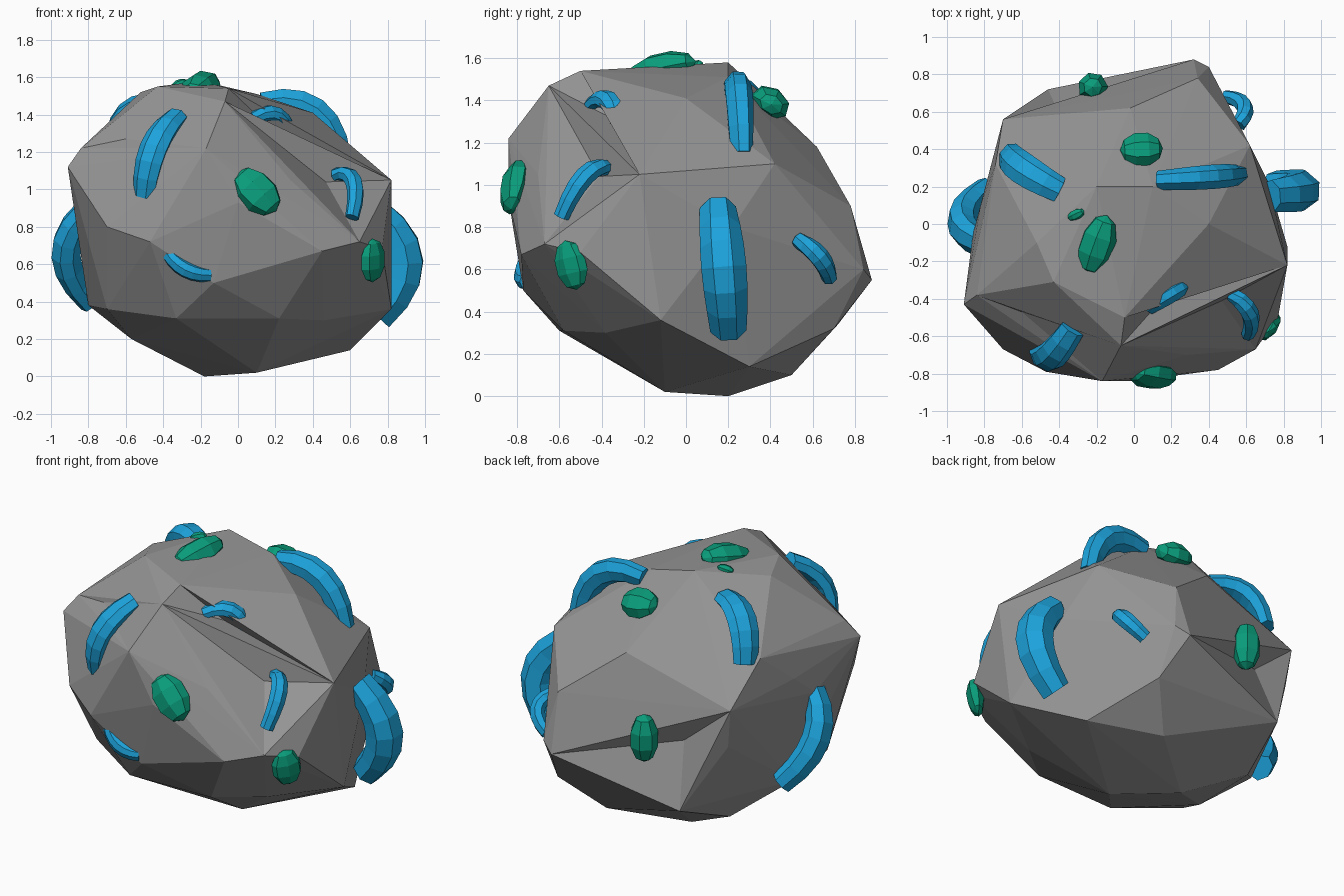
import bpy
import bmesh
import math
from mathutils import Vector
from mathutils.geometry import intersect_ray_tri

default_cube = bpy.data.objects.get("Cube")
if default_cube:
    bpy.data.objects.remove(default_cube, do_unlink=True)

CORE = Vector((0, 0, .75))


def make_material(name, colour):
    material = bpy.data.materials.new(name)
    material.use_nodes = True
    material.diffuse_color = (*colour, 1)
    shader = material.node_tree.nodes["Principled BSDF"]
    shader.inputs["Base Color"].default_value = (*colour, 1)
    shader.inputs["Roughness"].default_value = .8
    return material


stone_grey = make_material("stone grey", (.3, .3, .3))
vein_blue = make_material("vein blue", (.012, .37, .72))
crystal_green = make_material("crystal green", (.003, .34, .2))


def add_object(name, bm, material):
    bmesh.ops.recalc_face_normals(bm, faces=bm.faces)
    mesh = bpy.data.meshes.new(name)
    bm.to_mesh(mesh)
    bm.free()
    mesh.materials.append(material)
    obj = bpy.data.objects.new(name, mesh)
    bpy.context.collection.objects.link(obj)
    return obj


# Boulder: faceted hull around its corner points
corners = [
    # underside
    (-.18, .2, 0), (.1, -.1, .02), (.6, .3, .14), (.2, .5, .1),
    (-.55, .35, .19), (-.57, -.1, .2),
    # lower ring
    (.82, -.12, .36), (.46, -.38, .3), (.22, -.58, .31), (-.33, -.6, .31),
    (-.8, .08, .38), (-.46, .72, .34), (.4, .7, .32), (-.7, -.4, .36),
    # waist
    (.32, .88, .55), (.4, .84, .6), (.77, -.5, .68), (.45, -.78, .67),
    (-.13, -.77, .5), (-.47, -.79, .72), (-.7, -.67, .8), (-.86, -.05, .9),
    (-.67, .54, .73), (.34, .78, .9), (.65, -.67, .72), (.72, .22, .8),
    # shoulder
    (.82, -.22, 1.05), (.62, .42, 1.1), (-.91, -.43, 1.12), (-.84, -.38, 1.22),
    (-.17, -.84, 1.22), (0, -.84, .93), (.28, -.7, 1.05), (-.02, .62, 1.18),
    (-.74, .32, 1.22), (-.82, .1, 1.03), (-.7, .56, .97),
    # crown
    (-.2, .2, 1.58), (-.43, -.31, 1.55), (-.05, -.5, 1.54), (-.07, -.65, 1.47),
    (.4, 0, 1.41), (.1, .2, 1.51), (-.52, -.1, 1.52),
]
bm = bmesh.new()
for corner in corners:
    bm.verts.new(corner)
bmesh.ops.convex_hull(bm, input=bm.verts)
loose = [v for v in bm.verts if not v.link_faces]
bmesh.ops.delete(bm, geom=loose, context='VERTS')
bmesh.ops.triangulate(bm, faces=bm.faces)

# Hollows: the facet in each direction is split and pressed in to a point
hollows = [(.17, -.38, 1.33), (.47, -.41, 1.04), (-.6, -.47, 1.27), (-.4, .59, .72)]
for hollow in map(Vector, hollows):
    for face in bm.faces:
        if intersect_ray_tri(*[v.co for v in face.verts], hollow - CORE, CORE):
            split = bmesh.ops.poke(bm, faces=[face])
            split["verts"][0].co = hollow
            break
add_object("boulder", bm, stone_grey)


# Veins: faceted arches following the boulder surface
def add_vein(name, start, middle, end, width, depth, steps=6, sides=7):
    start, middle, end = Vector(start), Vector(middle), Vector(end)
    handle = middle * 2 - (start + end) / 2
    bm = bmesh.new()
    rings = []
    for i in range(steps + 1):
        t = i / steps
        point = start * (1 - t) ** 2 + handle * 2 * t * (1 - t) + end * t * t
        along = ((handle - start) * (1 - t) + (end - handle) * t).normalized()
        across = along.cross(middle - CORE).normalized()
        outward = across.cross(along)
        size = .8 + .2 * math.sin(math.pi * t)
        ring = []
        for k in range(sides):
            a = math.tau * k / sides
            offset = across * math.cos(a) * width + outward * math.sin(a) * depth
            ring.append(bm.verts.new(point + offset * size))
        rings.append(ring)
    for low, high in zip(rings, rings[1:]):
        for k in range(sides):
            n = (k + 1) % sides
            bm.faces.new((low[k], low[n], high[n], high[k]))
    bm.faces.new(rings[0])
    bm.faces.new(rings[-1])
    add_object(name, bm, vein_blue)


add_vein("vein_right", (.73, .15, .88), (.89, .18, .61), (.75, .2, .32), .11, .11)
add_vein("vein_left", (-.82, -.1, .88), (-.92, .02, .65), (-.79, .18, .4), .1, .08)
add_vein("vein_crown_right", (.13, .23, 1.46), (.41, .25, 1.42), (.55, .26, 1.15), .066, .08)
add_vein("vein_crown_left", (-.4, .18, 1.46), (-.59, .29, 1.41), (-.67, .37, 1.19), .09, .06)
add_vein("vein_front_left", (-.5, -.69, .97), (-.45, -.71, 1.22), (-.33, -.56, 1.39), .085, .06)
add_vein("vein_front_low", (-.38, -.75, .66), (-.28, -.78, .57), (-.15, -.76, .54), .045, .035)
add_vein("vein_front_high", (.08, -.45, 1.38), (.21, -.37, 1.4), (.29, -.31, 1.27), .05, .04)
add_vein("vein_front_right", (.52, -.37, 1.08), (.62, -.48, 1.04), (.61, -.59, .85), .05, .045)
add_vein("vein_back", (.56, .53, .74), (.59, .63, .66), (.49, .68, .56), .05, .045)


# Crystals: flattened nuggets lying on the surface
def add_crystal(name, centre, along, length, width, depth):
    centre, along = Vector(centre), Vector(along)
    out = (centre - CORE).normalized()
    side = out.cross(along).normalized()
    along = side.cross(out)
    bm = bmesh.new()
    bmesh.ops.create_uvsphere(bm, u_segments=7, v_segments=5, radius=1)
    for v in bm.verts:
        x, y, z = v.co
        v.co = centre + side * x * width + out * y * depth + along * z * length
    add_object(name, bm, crystal_green)


add_crystal("crystal_crown", (-.2, -.11, 1.55), (.4, 1, 0), .17, .1, .08)
add_crystal("crystal_crown_chip", (-.31, .05, 1.56), (1, .4, 0), .05, .03, .03)
add_crystal("crystal_front", (.1, -.81, .99), (.9, 0, -1), .15, .11, .07)
add_crystal("crystal_right", (.72, -.545, .62), (.2, -.4, 1), .12, .09, .05)
add_crystal("crystal_back", (-.22, .73, .74), (0, 0, 1), .15, .085, .085)
add_crystal("crystal_back_high", (.04, .4, 1.39), (1, .1, 0), .115, .1, .075)
